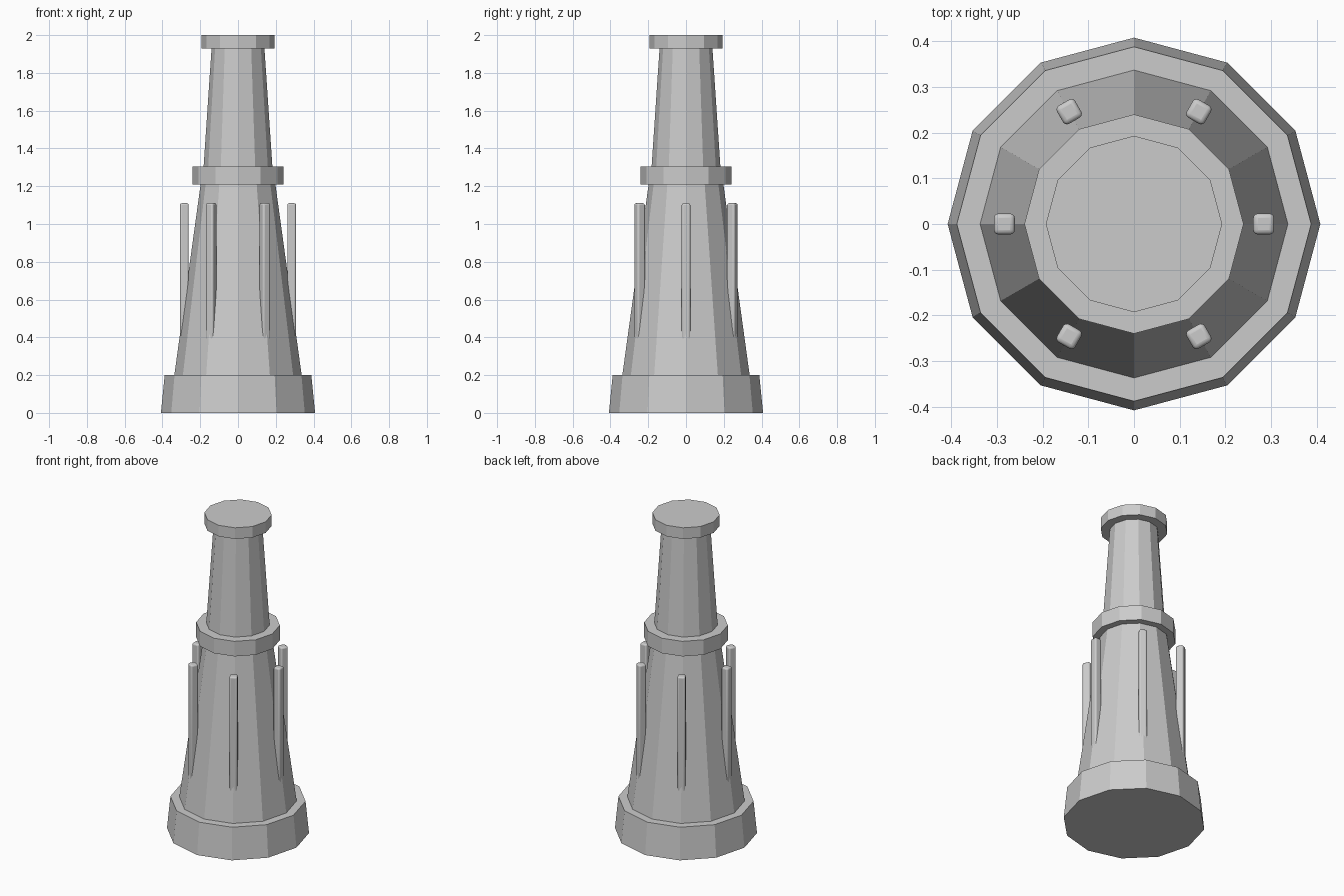
import bpy
import math

if "Cube" in bpy.data.objects:
    bpy.data.objects.remove(bpy.data.objects["Cube"], do_unlink=True)

# Single grey metal
grey = bpy.data.materials.new("plain_grey")
grey.use_nodes = True
colour = (0.6, 0.6, 0.6, 1)
grey.diffuse_color = colour
grey.node_tree.nodes["Principled BSDF"].inputs["Base Color"].default_value = colour

SIDES = 12


def drum(name, r_bottom, r_top, z0, z1):
    """Flat-sided, capped section with a corner on each axis."""
    bpy.ops.mesh.primitive_cone_add(vertices=SIDES, radius1=r_bottom, radius2=r_top,
                                    depth=z1 - z0, location=(0, 0, (z0 + z1) / 2))
    ob = bpy.context.object
    ob.name = name
    ob.data.materials.append(grey)
    return ob


def rod(name, angle, radius=0.284, width=0.046, z0=0.3, z1=1.11):
    """Upright square bar with rounded edges, turned to face outward."""
    bpy.ops.mesh.primitive_cube_add(
        size=1, location=(radius * math.cos(angle), radius * math.sin(angle), (z0 + z1) / 2),
        rotation=(0, 0, angle))
    ob = bpy.context.object
    ob.name = name
    ob.scale = (width, width, z1 - z0)
    bpy.ops.object.transform_apply(location=False, rotation=False, scale=True)
    bevel = ob.modifiers.new("rounded_edges", "BEVEL")
    bevel.width = 0.01
    bevel.segments = 3
    ob.data.materials.append(grey)
    bpy.ops.object.shade_smooth_by_angle(angle=math.radians(35))


# Stacked body sections
drum("base", 0.408, 0.388, 0, 0.2)
drum("lower_body", 0.337, 0.198, 0.2, 1.21)
drum("middle_collar", 0.24, 0.24, 1.21, 1.305)
drum("upper_body", 0.182, 0.14, 1.305, 1.93)
drum("top_cap", 0.193, 0.193, 1.93, 2.0)

# Ring of upright rods
for i in range(6):
    rod(f"side_rod_{i + 1}", i * math.tau / 6)
